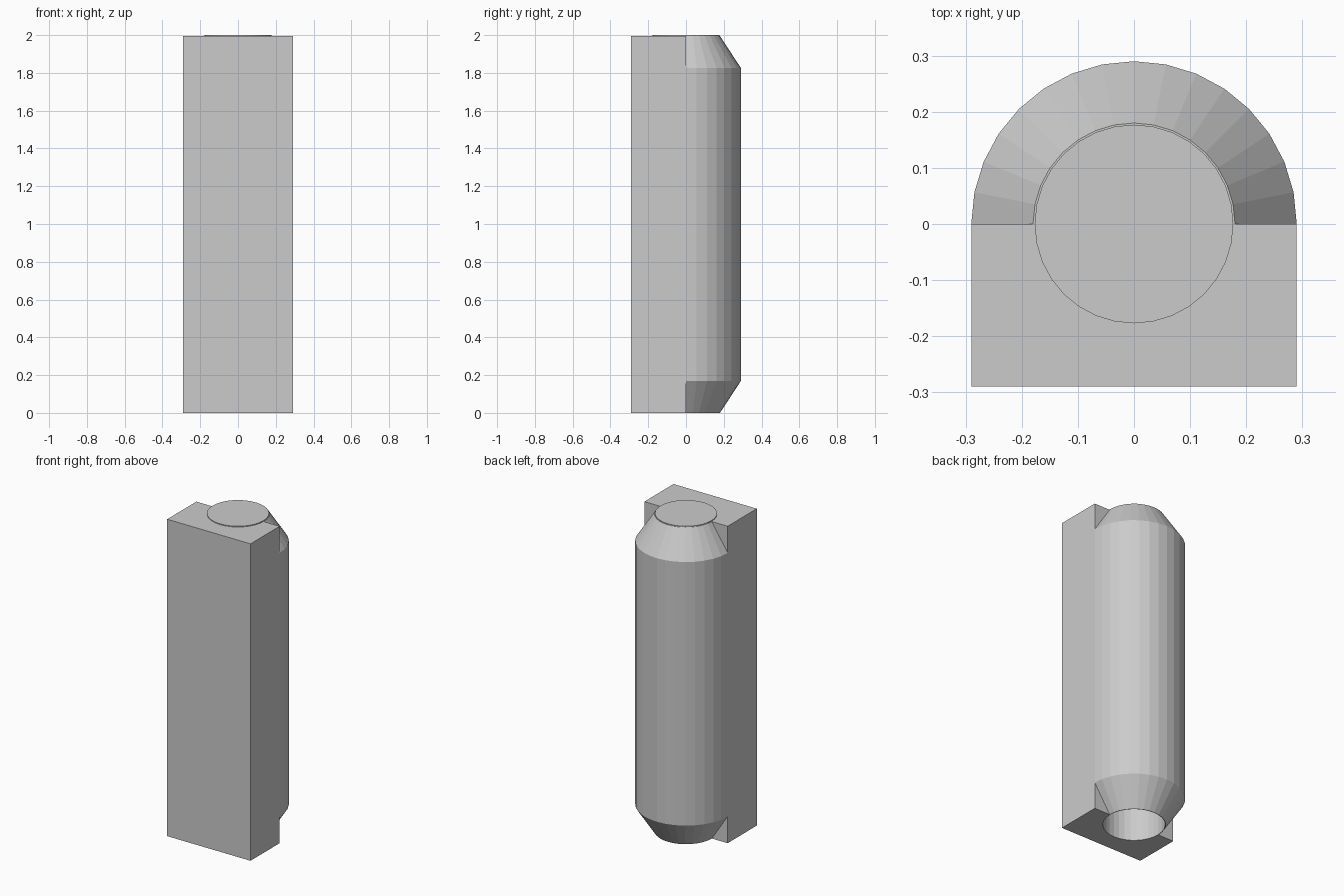
import bpy, bmesh, math

if "Cube" in bpy.data.objects:
    bpy.data.objects.remove(bpy.data.objects["Cube"])

N = 32                       # sides of the full round
R, RE, RB = 0.29, 0.18, 0.177  # barrel, tapered end and bore radii
H, T = 1.995, 0.168          # body height and taper height


def ring_point(r, i, z):
    a = 2 * math.pi * i / N
    return (r * math.cos(a), r * math.sin(a), z)


def finish(bm, name):
    bmesh.ops.remove_doubles(bm, verts=bm.verts[:], dist=1e-4)
    bmesh.ops.recalc_face_normals(bm, faces=bm.faces[:])
    mesh = bpy.data.meshes.new(name)
    bm.to_mesh(mesh)
    bm.free()
    obj = bpy.data.objects.new(name, mesh)
    bpy.context.collection.objects.link(obj)
    return obj


bm = bmesh.new()


def face(points):
    bm.faces.new([bm.verts.new(p) for p in points])


# Rounded back half: lathe a closed tapered profile through 180 degrees
profile = [(RB, 0), (RE, 0), (R, T), (R, H - T), (RE, H), (RB, H)]
for i in range(N // 2):
    for j, (r0, z0) in enumerate(profile):
        r1, z1 = profile[(j + 1) % len(profile)]
        face([ring_point(r0, i, z0), ring_point(r0, i + 1, z0),
              ring_point(r1, i + 1, z1), ring_point(r1, i, z1)])

# Square front half: end caps with a half-round notch for the bore
for z in (0, H):
    outline = [(-RE, 0, z), (-R, 0, z), (-R, -R, z), (R, -R, z), (R, 0, z), (RE, 0, z)]
    notch = [ring_point(RB, -i, z) for i in range(N // 2 + 1)]
    face(outline + notch)

# Bore wall in the front half
for i in range(N // 2, N):
    face([ring_point(RB, i, 0), ring_point(RB, i + 1, 0),
          ring_point(RB, i + 1, H), ring_point(RB, i, H)])

# Front wall, side walls and the corner triangles left by the tapers
face([(-R, -R, 0), (R, -R, 0), (R, -R, H), (-R, -R, H)])
for s in (-1, 1):
    face([(s * R, -R, 0), (s * R, 0, 0), (s * R, 0, T),
          (s * R, 0, H - T), (s * R, 0, H), (s * R, -R, H)])
    for z_end, z_in in ((0, T), (H, H - T)):
        face([(s * RE, 0, z_end), (s * R, 0, z_end), (s * R, 0, z_in)])
finish(bm, "hinge_barrel")

# Pin cap closing the top of the bore
bm = bmesh.new()
bottom = [bm.verts.new(ring_point(RB, i, H - 0.005)) for i in range(N)]
cap = bm.faces.new(bottom)
ext = bmesh.ops.extrude_face_region(bm, geom=[cap], use_keep_orig=True)
for v in ext["geom"]:
    if isinstance(v, bmesh.types.BMVert):
        v.co.z = 2.0
finish(bm, "pin_cap")
